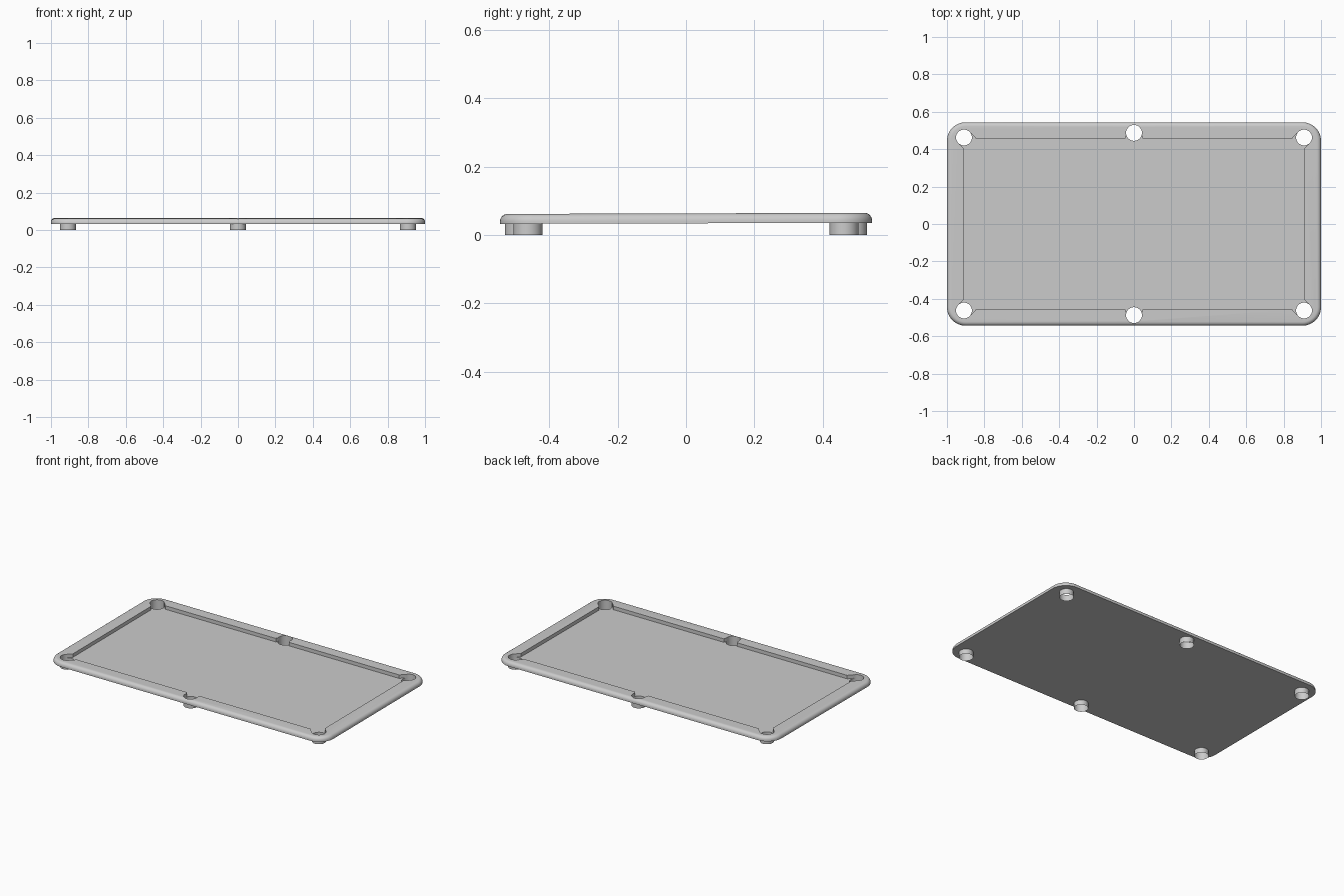
import bpy, bmesh, math

if "Cube" in bpy.data.objects:
    bpy.data.objects.remove(bpy.data.objects["Cube"])

HX, HY = 1.0, 0.544
Z_BOT, Z_BED, Z_TOP = 0.034, 0.040, 0.063
POCKET_R = 0.0425
CORNER, MIDDLE = (0.909, 0.4625), (0.0, 0.487)
pockets = [(sx * CORNER[0], sy * CORNER[1]) for sx in (-1, 1) for sy in (-1, 1)]
pockets += [(0, MIDDLE[1]), (0, -MIDDLE[1])]


def to_object(name, bm):
    bmesh.ops.recalc_face_normals(bm, faces=bm.faces)
    me = bpy.data.meshes.new(name)
    bm.to_mesh(me)
    bm.free()
    ob = bpy.data.objects.new(name, me)
    bpy.context.collection.objects.link(ob)
    return ob


def rounded_rect(hx, hy, r, n=12):
    pts = []
    for i, (sx, sy) in enumerate([(1, 1), (-1, 1), (-1, -1), (1, -1)]):
        for k in range(n + 1):
            a = math.pi / 2 * (i + k / n)
            pts.append((sx * (hx - r) + r * math.cos(a), sy * (hy - r) + r * math.sin(a)))
    return pts


def loft(name, rings):
    bm = bmesh.new()
    loops = [[bm.verts.new((x, y, z)) for x, y in pts] for pts, z in rings]
    n = len(loops[0])
    for a, b in zip(loops, loops[1:]):
        for i in range(n):
            j = (i + 1) % n
            bm.faces.new((a[i], a[j], b[j], b[i]))
    bm.faces.new(loops[0])
    bm.faces.new(loops[-1])
    return to_object(name, bm)


def tube(name, x, y, z0, z1, caps):
    bm = bmesh.new()
    bmesh.ops.create_cone(bm, cap_ends=caps, segments=32, radius1=POCKET_R,
                          radius2=POCKET_R, depth=z1 - z0)
    bmesh.ops.translate(bm, verts=bm.verts, vec=(x, y, (z0 + z1) / 2))
    return to_object(name, bm)


def cut(target, cutter):
    mod = target.modifiers.new("cut", 'BOOLEAN')
    mod.operation, mod.solver, mod.object = 'DIFFERENCE', 'EXACT', cutter
    bpy.context.view_layer.objects.active = target
    bpy.ops.object.modifier_apply(modifier=mod.name)
    bpy.data.objects.remove(cutter)


def smooth(ob):
    bpy.ops.object.select_all(action='DESELECT')
    ob.select_set(True)
    bpy.context.view_layer.objects.active = ob
    bpy.ops.object.shade_smooth_by_angle(angle=math.radians(35))


# Table slab with a rounded upper edge
R = 0.022
rings = [(rounded_rect(HX, HY, 0.1), Z_BOT)]
for k in range(7):
    a = math.pi / 2 * k / 6
    d = R * (1 - math.cos(a))
    rings.append((rounded_rect(HX - d, HY - d, 0.1 - d), Z_TOP - R + R * math.sin(a)))
table = loft("table_top", rings)

# Recessed playing bed, with jaws opening into each pocket
quarter = [(0.91, 0.404), (0.936, 0.43), CORNER, (0.873, 0.488), (0.845, 0.457),
           (0.047, 0.457), (0.041, 0.475)]
outline = quarter + [(-x, y) for x, y in reversed(quarter)]
outline += [(-x, -y) for x, y in outline]
cut(table, loft("bed_cutter", [(outline, Z_BED), (outline, 0.1)]))

# Pocket holes
for x, y in pockets:
    cut(table, tube("hole_cutter", x, y, 0.01, 0.1, True))

# The top leans very slightly upward to the back
for v in table.data.vertices:
    v.co.z += 0.003 * v.co.y
smooth(table)

# Open pocket sleeves that carry the table
for i, (x, y) in enumerate(pockets):
    smooth(tube(f"pocket_sleeve_{i + 1}", x, y, 0.0, Z_BED - 0.002, False))
